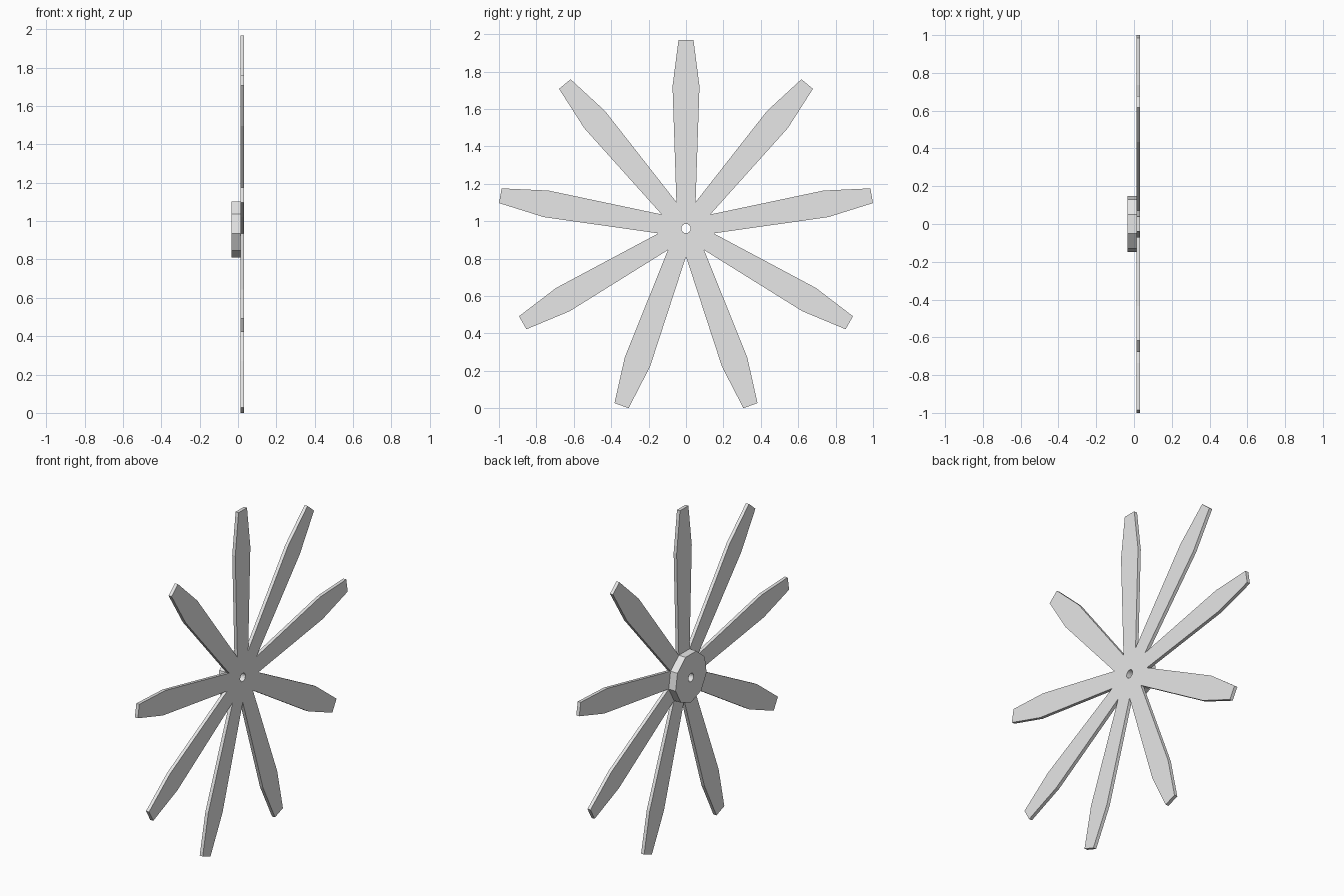
import bpy, bmesh, math

if "Cube" in bpy.data.objects:
    bpy.data.objects.remove(bpy.data.objects["Cube"])

BLADES = 9
STEP = 2 * math.pi / BLADES
CZ = 0.961            # height of the axle
HUB_R, HOLE_R = 0.15, 0.025

steel = bpy.data.materials.new("light_grey")
steel.diffuse_color = (0.8, 0.8, 0.8, 1)
steel.use_nodes = True
steel.node_tree.nodes["Principled BSDF"].inputs["Base Color"].default_value = steel.diffuse_color


def polar(r, a):
    """Sideways and outward offset, angle measured from straight up."""
    return (r * math.sin(a), r * math.cos(a))


def radial_plate(name, x0, x1, outer):
    """Plate with an axle hole, made of one outline sector repeated round the axle."""
    hole = [polar(HOLE_R, a * STEP) for a in (0.5, 0.0, -0.5)]
    bm = bmesh.new()
    for k in range(BLADES):
        c, s = math.cos(k * STEP), math.sin(k * STEP)

        def layer(x):
            return [bm.verts.new((x, u * c + v * s, CZ - u * s + v * c))
                    for u, v in outer + hole]

        back, front = layer(x0), layer(x1)
        bm.faces.new(back)
        bm.faces.new(front)
        n = len(outer)
        # outer rim and hole wall
        for i in list(range(n - 1)) + [n, n + 1]:
            bm.faces.new((back[i], back[i + 1], front[i + 1], front[i]))
    bmesh.ops.remove_doubles(bm, verts=bm.verts[:], dist=1e-4)
    bmesh.ops.recalc_face_normals(bm, faces=bm.faces[:])
    me = bpy.data.meshes.new(name)
    bm.to_mesh(me)
    bm.free()
    me.materials.append(steel)
    ob = bpy.data.objects.new(name, me)
    bpy.context.collection.objects.link(ob)
    return ob


root_l, root_r = polar(HUB_R, -STEP / 2), polar(HUB_R, STEP / 2)

# flat wheel of tapered blades
radial_plate("blade_wheel", 0.012, 0.032,
             [root_l, (-0.072, 0.76), (-0.04, 1.008),
              (0.04, 1.008), (0.072, 0.76), root_r])

# nine-sided hub behind the blades
radial_plate("hub", -0.034, 0.012, [root_l, root_r])
